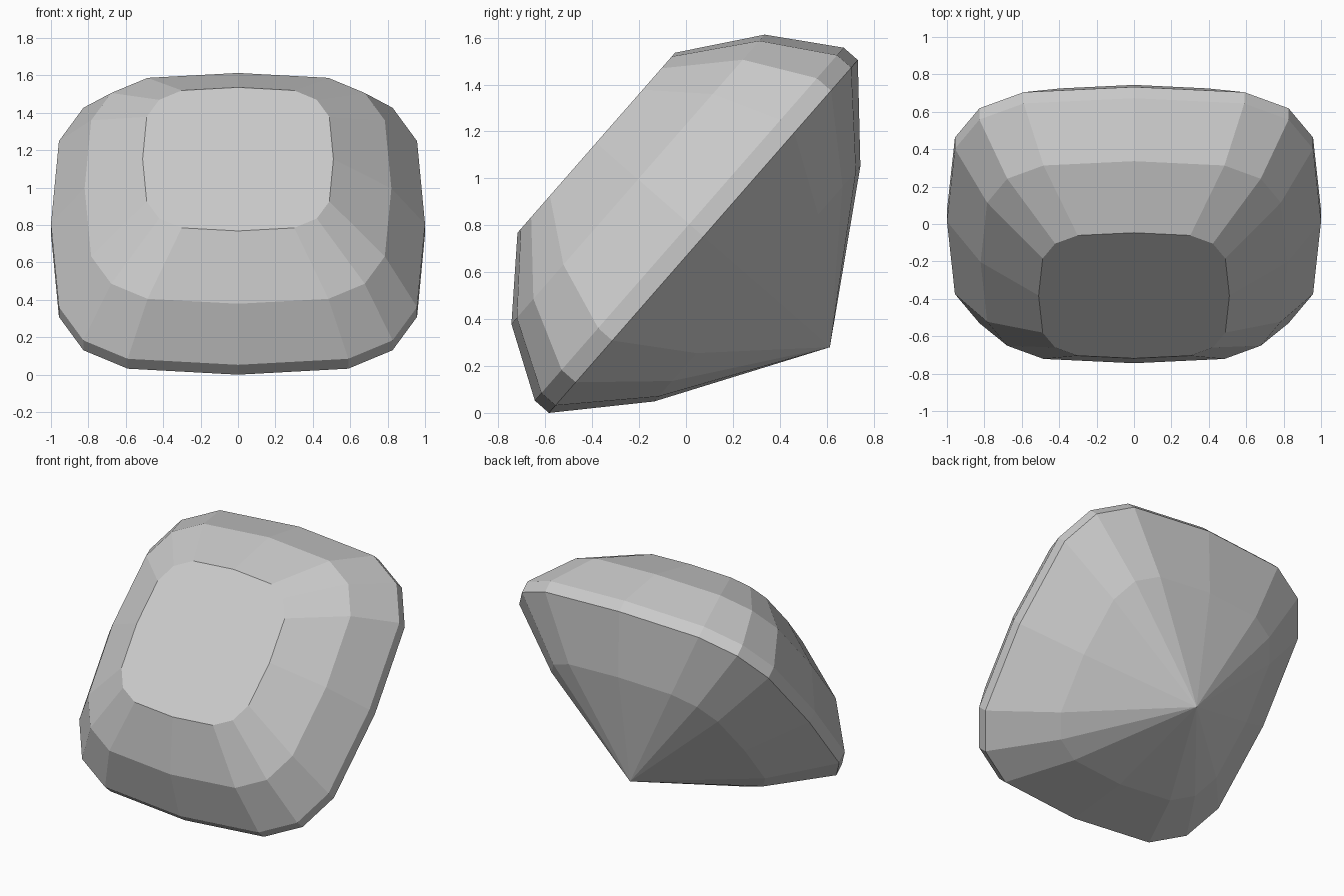
import bpy, bmesh
from math import cos, sin, pi, radians, copysign

if "Cube" in bpy.data.objects:
    bpy.data.objects.remove(bpy.data.objects["Cube"])

SIDES = 16
POWER = 0.55  # squareness of the cushion outline


def cushion(radius, z):
    """Superellipse ring of points at height z."""
    pts = []
    for i in range(SIDES):
        a = 2 * pi * i / SIDES
        c, s = cos(a), sin(a)
        if abs(c) < 1e-6:
            c = 0.0
        if abs(s) < 1e-6:
            s = 0.0
        pts.append((radius * copysign(abs(c) ** POWER, c),
                    radius * copysign(abs(s) ** POWER, s), z))
    return pts


# radius, height: pavilion break, girdle bottom, girdle top, crown break, table
profile = [(0.667, -0.346), (1.0, -0.04), (1.0, 0.04), (0.82, 0.33), (0.51, 0.567)]

bm = bmesh.new()
rings = [[bm.verts.new(p) for p in cushion(r, z)] for r, z in profile]

# facets between rings
for low, high in zip(rings, rings[1:]):
    for i in range(SIDES):
        j = (i + 1) % SIDES
        bm.faces.new((low[i], low[j], high[j], high[i]))

# flat table on top, pointed culet below
bm.faces.new(rings[-1])
culet = bm.verts.new((0, 0, -0.757))
for i in range(SIDES):
    bm.faces.new((culet, rings[0][(i + 1) % SIDES], rings[0][i]))
bmesh.ops.recalc_face_normals(bm, faces=bm.faces[:])

mesh = bpy.data.meshes.new("cushion_cut_gem")
bm.to_mesh(mesh)
bm.free()

# gem leaning on its girdle edge
gem = bpy.data.objects.new("cushion_cut_gem", mesh)
bpy.context.collection.objects.link(gem)
gem.rotation_euler = (radians(48.8), 0, 0)
gem.location = (0, 0.044, 0.7787)
